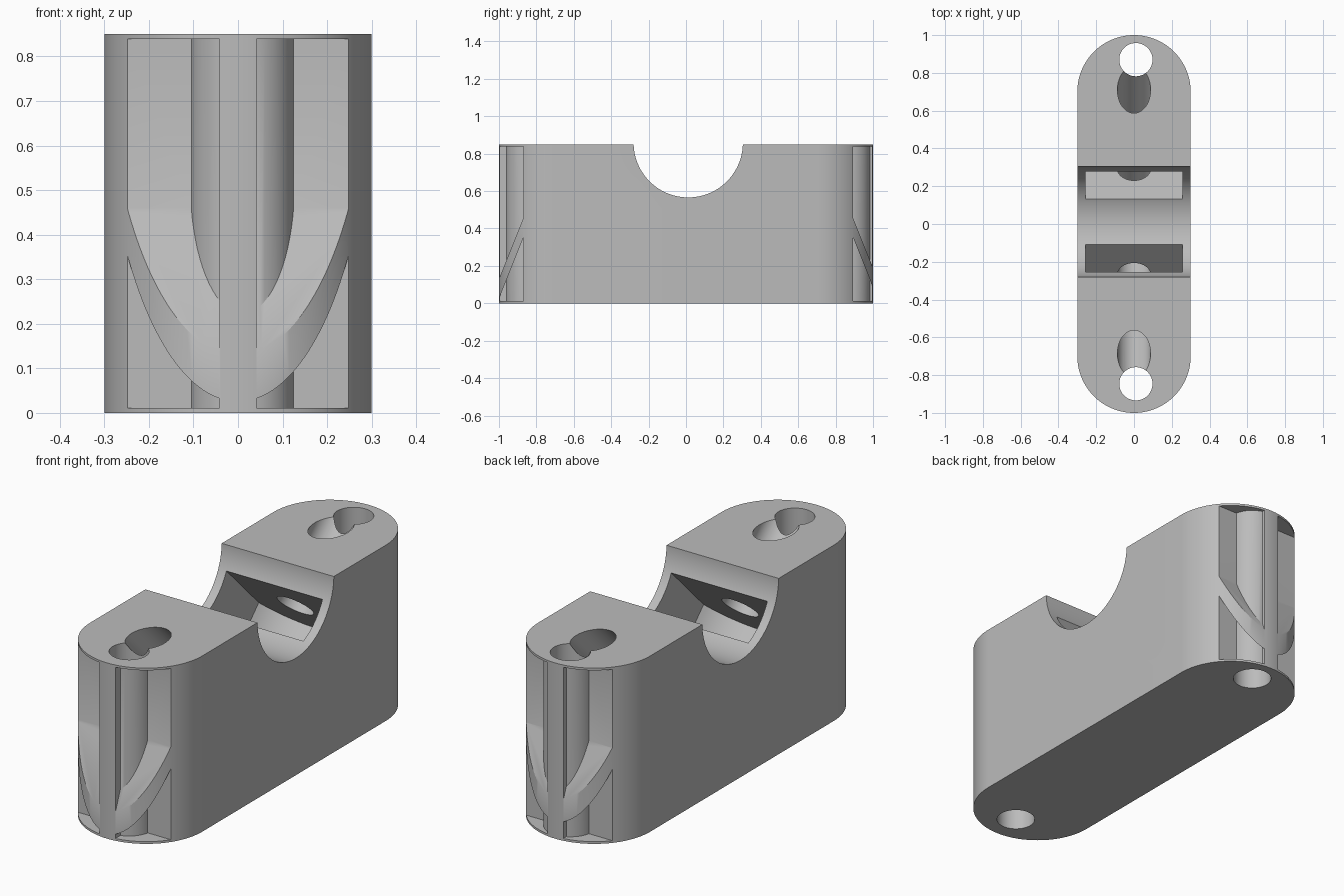
import bpy, bmesh
from math import sin, cos, pi, sqrt, radians
from mathutils import Vector

cube = bpy.data.objects.get("Cube")
if cube:
    bpy.data.objects.remove(cube, do_unlink=True)

HALF_W, HEIGHT, END_Y = 0.30, 0.85, 0.70
MID_Y = 0.012                      # centre line of saddle, holes and pockets
SADDLE_Z, SADDLE_R = 0.858, 0.292
HOLE_X, HOLE_Y, HOLE_R, TUBE_R = 0.01, 0.858, 0.088, 0.117
BACK_Y = 0.88                      # flat back wall of the end recesses


def arc(cx, cy, r, start=0, end=360, n=72):
    full = end - start == 360
    return [(cx + r * cos(radians(start + (end - start) * i / n)),
             cy + r * sin(radians(start + (end - start) * i / n)))
            for i in range(n if full else n + 1)]


def prism(name, outline, low, high, frame):
    """Extrude a 2D outline from low to high; frame maps (a, b, c) to space."""
    bm = bmesh.new()
    rings = [[bm.verts.new(frame(a, b, c)) for a, b in outline] for c in (low, high)]
    for ring in rings:
        bm.faces.new(ring)
    n = len(outline)
    for i in range(n):
        j = (i + 1) % n
        bm.faces.new((rings[0][i], rings[0][j], rings[1][j], rings[1][i]))
    bmesh.ops.recalc_face_normals(bm, faces=bm.faces)
    mesh = bpy.data.meshes.new(name)
    bm.to_mesh(mesh)
    bm.free()
    obj = bpy.data.objects.new(name, mesh)
    bpy.context.collection.objects.link(obj)
    return obj


def subtract(target, cutter):
    """Cut one solid from another, then discard the cutter."""
    mod = target.modifiers.new("cut", 'BOOLEAN')
    mod.operation, mod.solver, mod.object = 'DIFFERENCE', 'EXACT', cutter
    bpy.context.view_layer.update()
    graph = bpy.context.evaluated_depsgraph_get()
    mesh = bpy.data.meshes.new_from_object(target.evaluated_get(graph))
    target.modifiers.remove(mod)
    target.data = mesh
    bpy.data.objects.remove(cutter, do_unlink=True)


def upright(a, b, c):
    return Vector((a, b, c))


def across(a, b, c):
    return Vector((c, a, b))


# Rounded block
outline = arc(0, END_Y, HALF_W, 0, 180) + arc(0, -END_Y, HALF_W, 180, 360)
body = prism("mount_block", outline, 0, HEIGHT, upright)

# Recesses in both rounded ends, keeping a rib, a tube and a sloping web
for s in (-1, 1):
    def end(a, b, c, s=s):
        return Vector((a, s * b + MID_Y, c))

    def end_side(a, b, c, s=s):
        return Vector((c, s * a + MID_Y, b))

    for side in (-1, 1):
        x0, x1 = side * 0.042, side * 0.4
        recess = prism("recess_cutter", [(x0, BACK_Y), (x1, BACK_Y), (x1, 1.1), (x0, 1.1)],
                       0.011, 0.839, end)
        subtract(recess, prism("tube_keep", arc(HOLE_X, HOLE_Y, TUBE_R), -0.2, 1.1, end))
        web = [(v, z - 2.5 * (v - BACK_Y)) for v, z in
               ((0.8, 0.355), (1.2, 0.355), (1.2, 0.46), (0.8, 0.46))]
        subtract(recess, prism("web_keep", web, -0.5, 0.5, end_side))
        subtract(body, recess)

# Saddle across the top
subtract(body, prism("saddle_cutter", arc(MID_Y, SADDLE_Z, SADDLE_R, n=96), -0.5, 0.5, across))

# Sloping pockets and bores, then the vertical holes
for s in (-1, 1):
    def radial(x, u, n, s=s):
        k = sqrt(0.5)
        return Vector((x, s * k * (u + n) + MID_Y, SADDLE_Z + k * (n - u)))

    def end(a, b, c, s=s):
        return Vector((a, s * b + MID_Y, c))

    pocket = [(-0.257, 0.12), (0.257, 0.12)] + arc(0, 0.45, 0.31, 34, 146, 32)
    subtract(body, prism("pocket_cutter", pocket, -0.103, 0.103, radial))
    subtract(body, prism("bore_cutter", arc(0, 0.5, HOLE_R), -0.5, 0.8, radial))
    subtract(body, prism("hole_cutter", arc(HOLE_X, HOLE_Y, HOLE_R), -0.1, 1, end))

# Plain grey finish with crisp edges
grey = bpy.data.materials.new("plain_grey")
grey.use_nodes = True
colour = (0.5, 0.5, 0.5, 1)
grey.diffuse_color = colour
grey.node_tree.nodes["Principled BSDF"].inputs["Base Color"].default_value = colour
body.data.materials.clear()
body.data.materials.append(grey)
for face in body.data.polygons:
    face.material_index = 0
for obj in bpy.context.selected_objects:
    obj.select_set(False)
body.select_set(True)
bpy.context.view_layer.objects.active = body
bpy.ops.object.shade_smooth_by_angle(angle=radians(30))
